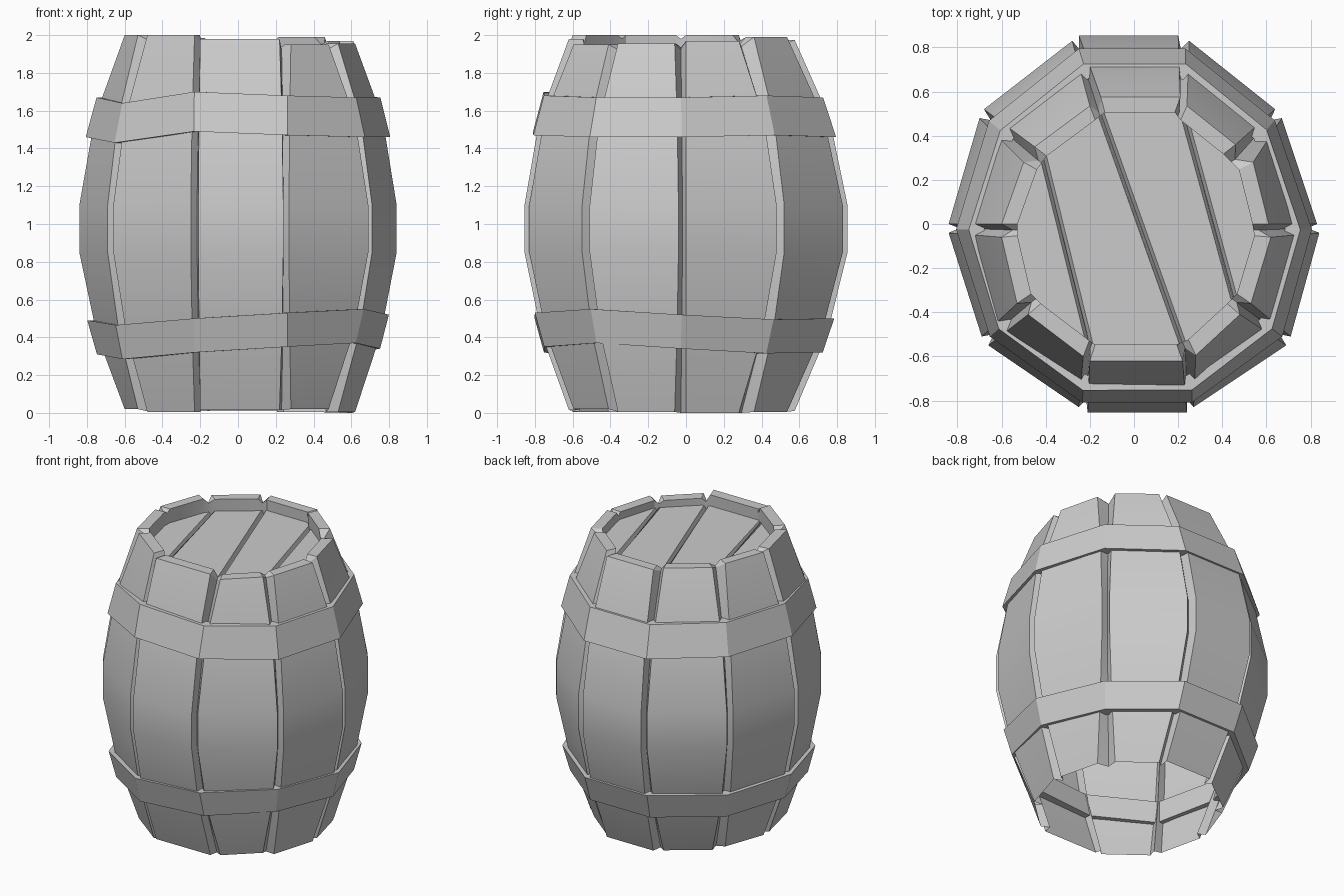
import bpy, bmesh, math
from mathutils import Vector

if "Cube" in bpy.data.objects:
    bpy.data.objects.remove(bpy.data.objects["Cube"])

# Outer corners (x1, y1, x2, y2) of the ten staves at the belly and at the rims, front first
BELLY = [(-.21, -.855, .24, -.855), (.27, -.83, .69, -.55), (.71, -.51, .84, -.04),
         (.83, 0, .67, .48), (.64, .52, .25, .83), (.20, .855, -.25, .855),
         (-.28, .83, -.68, .52), (-.70, .48, -.84, 0), (-.84, -.04, -.69, -.51),
         (-.66, -.55, -.25, -.83)]
RIM = [(-.20, -.62, .22, -.62), (.28, -.595, .48, -.41), (.53, -.36, .62, -.06),
       (.61, 0, .54, .28), (.46, .36, .24, .535), (.21, .575, -.15, .575),
       (-.20, .535, -.45, .35), (-.50, .28, -.60, 0), (-.60, -.06, -.53, -.36),
       (-.48, -.41, -.23, -.60)]
TOP_Z = [1.98, 1.95, 1.955, 1.97, 1.99, 1.975, 1.985, 2, 2, 2]
FOOT_Z = [.015, .02, .005, 0, .005, .01, .01, .02, .02, .005]
LEVELS = [(0, 0), (.42, .62), (.85, 1), (1.1, 1), (1.56, .66), (2, 0)]   # z, bulge
LID_Z = 1.9


def bulge(z):
    for (z0, b0), (z1, b1) in zip(LEVELS, LEVELS[1:]):
        if z <= z1:
            return b0 + (b1 - b0) * (z - z0) / (z1 - z0)
    return 0


def stave_ends(i, b):
    v = [r + (m - r) * b for r, m in zip(RIM[i % 10], BELLY[i % 10])]
    return Vector((v[0], v[1], 0)), Vector((v[2], v[3], 0))


def seam(i, b):
    """Point midway between stave i and the next one."""
    return (stave_ends(i, b)[1] + stave_ends(i + 1, b)[0]) / 2


def ring(b, zs, depth, drop=0.0, scale=1.0):
    """Thirty points around: start, end and groove of every stave."""
    pts = []
    for i in range(10):
        a, c = stave_ends(i, b)
        s = seam(i, b)
        s = s - s.normalized() * depth
        zg = min(zs[i], zs[(i + 1) % 10]) - drop
        for p, z in ((a, zs[i]), (c, zs[i]), (s, zg)):
            pts.append((p.x * scale, p.y * scale, z))
    return pts


def finish(name, bm):
    bmesh.ops.recalc_face_normals(bm, faces=bm.faces)
    me = bpy.data.meshes.new(name)
    bm.to_mesh(me)
    bm.free()
    ob = bpy.data.objects.new(name, me)
    bpy.context.collection.objects.link(ob)
    bpy.ops.object.select_all(action='DESELECT')
    ob.select_set(True)
    bpy.context.view_layer.objects.active = ob
    bpy.ops.object.shade_smooth_by_angle(angle=math.radians(25))
    return ob


def loft(name, rings, closed=False):
    bm = bmesh.new()
    vs = [[bm.verts.new(p) for p in r] for r in rings]
    pairs = list(zip(vs, vs[1:])) + ([(vs[-1], vs[0])] if closed else [])
    for lo, hi in pairs:
        n = len(lo)
        for i in range(n):
            j = (i + 1) % n
            bm.faces.new((lo[i], lo[j], hi[j], hi[i]))
    return finish(name, bm)


# Staves: one shell with V grooves, turned in at the top rim, open underneath
rings = [ring(0, FOOT_Z, .05)]
rings += [ring(b, [z] * 10, .05) for z, b in LEVELS[1:-1]]
rings += [ring(0, TOP_Z, .05, .03),
          ring(0, TOP_Z, 0, .02, .88),
          ring(0, [LID_Z - .04] * 10, 0, 0, .89)]
loft("staves", rings)


# Hoops: slightly uneven tapered bands with a corner at each seam
def hoop(name, z, half, wobble):
    def edge(sign, off):
        pts = []
        for i in range(10):
            s = seam(i + 9, bulge(z + sign * half))
            s += s.normalized() * off
            pts.append((s.x, s.y, z + sign * half + wobble[i]))
        return pts
    loft(name, [edge(-1, .03), edge(1, .03), edge(1, -.04), edge(-1, -.04)], True)


hoop("lower_hoop", .42, .09, [-.01, .02, .04, .01, -.015, -.01, -.01, -.02, -.02, -.045])
hoop("upper_hoop", 1.565, .105, [.03, .01, 0, 0, .01, 0, 0, 0, 0, -.03])

# Lid: flat plate with three slanted plank grooves
bm = bmesh.new()
bm.faces.new([bm.verts.new(p) for p in ring(0, [LID_Z] * 10, 0, 0, .89)])
for x1, y1, x2, y2 in [(-.41, .3, -.2, -.55), (-.15, .5, .22, -.54), (.23, .48, .46, -.36)]:
    p = Vector((x1, y1, LID_Z))
    n = Vector((y2 - y1, x1 - x2, 0)).normalized()
    for off in (-.015, .015, 0):
        cut = bmesh.ops.bisect_plane(bm, geom=bm.verts[:] + bm.edges[:] + bm.faces[:],
                                     plane_co=p + n * off, plane_no=n, dist=1e-5)
    for v in cut["geom_cut"]:
        if isinstance(v, bmesh.types.BMVert):
            v.co.z -= .03
finish("lid", bm)
